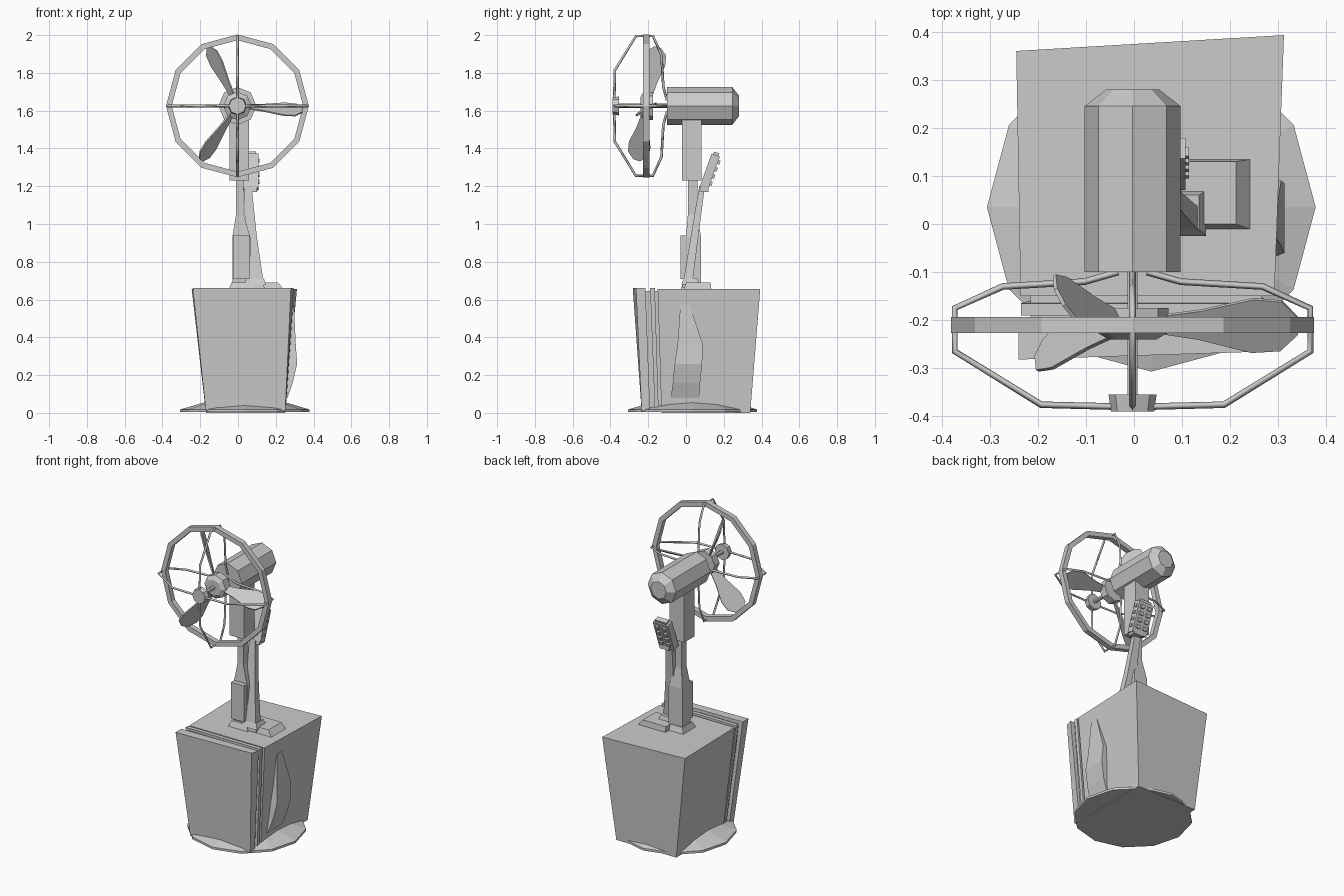
import bpy
from math import sin, cos, pi, radians
from mathutils import Vector, Matrix

cube = bpy.data.objects.get("Cube")
if cube:
    bpy.data.objects.remove(cube, do_unlink=True)

grey = bpy.data.materials.new("plain grey")
grey.use_nodes = True
colour = (0.6, 0.6, 0.6, 1)
grey.diffuse_color = colour
grey.node_tree.nodes["Principled BSDF"].inputs["Base Color"].default_value = colour


def loft(name, rings, closed=False):
    """Skin a run of equal-length point rings, capped unless closed."""
    n, m = len(rings[0]), len(rings)
    verts = [Vector(p) for ring in rings for p in ring]
    faces = []
    for i in range(m if closed else m - 1):
        a, b = i * n, (i + 1) % m * n
        faces += [(a + j, a + (j + 1) % n, b + (j + 1) % n, b + j) for j in range(n)]
    if not closed:
        faces += [tuple(reversed(range(n))), tuple(range((m - 1) * n, m * n))]
    mesh = bpy.data.meshes.new(name)
    mesh.from_pydata(verts, [], faces)
    mesh.materials.append(grey)
    obj = bpy.data.objects.new(name, mesh)
    bpy.context.collection.objects.link(obj)
    bpy.context.view_layer.objects.active = obj
    obj.select_set(True)
    bpy.ops.object.mode_set(mode='EDIT')
    bpy.ops.mesh.select_all(action='SELECT')
    bpy.ops.mesh.normals_make_consistent(inside=False)
    bpy.ops.object.mode_set(mode='OBJECT')
    obj.select_set(False)
    return obj


def rect(x0, x1, y0, y1, z):
    return [(x0, y0, z), (x1, y0, z), (x1, y1, z), (x0, y1, z)]


def stack(name, *rows):
    """Vertical part from rows of x0, x1, y0, y1, z."""
    return loft(name, [rect(*r) for r in rows])


def box(name, size, matrix):
    x, y, z = (s / 2 for s in size)
    obj = stack(name, (-x, x, -y, y, -z), (-x, x, -y, y, z))
    obj.data.transform(matrix)
    return obj


HUB = Vector((-0.003, 0, 1.625))


def turned(name, sides, *profile):
    """Faceted part around the fan axis from rows of y, radius."""
    return loft(name, [[HUB + Vector((r * sin(2 * pi * k / sides), y, r * cos(2 * pi * k / sides)))
                        for k in range(sides)] for y, r in profile])


# Twelve-sided floor plate
loft("floor_plate", [[(0.036 + r * cos(k * pi / 6), 0.035 + r * sin(k * pi / 6), z) for k in range(12)]
                     for r, z in ((0.342, 0.004), (0.342, 0.018), (0.2, 0.06))])

# Tapered cabinet, recessed seal and front door
loft("cabinet", [rect(-0.17, 0.25, -0.13, 0.34, 0),
                 [(-0.236, -0.15, 0.655), (0.292, -0.15, 0.655),
                  (0.312, 0.393, 0.655), (-0.245, 0.36, 0.655)]])
stack("door_seal", (-0.15, 0.235, -0.21, -0.1, 0.01), (-0.215, 0.265, -0.22, -0.1, 0.645))
stack("cabinet_frame", (-0.165, 0.25, -0.165, -0.145, 0.01), (-0.235, 0.288, -0.19, -0.165, 0.66))
loft("door", [rect(-0.17, 0.25, -0.235, -0.19, 0.01),
              [(-0.24, -0.282, 0.662), (0.28, -0.265, 0.662),
               (0.295, -0.215, 0.662), (-0.24, -0.225, 0.662)]])

# Bulging flap on the left side
stack("side_flap", (0.23, 0.262, -0.08, 0.07, 0.08), (0.23, 0.29, -0.07, 0.075, 0.16),
      (0.23, 0.313, -0.06, 0.085, 0.26), (0.23, 0.306, -0.045, 0.09, 0.36),
      (0.25, 0.296, -0.03, 0.02, 0.57))

# Post and sleeve
stack("post_foot", (-0.05, 0.09, -0.03, 0.1, 0.65), (-0.035, 0.07, -0.015, 0.085, 0.69))
stack("post", (-0.03, 0.065, 0, 0.08, 0.65), (-0.03, 0.065, 0, 0.08, 0.93),
      (-0.01, 0.03, 0.01, 0.06, 1.05), (-0.01, 0.03, 0.01, 0.06, 1.24))
stack("post_panel", (-0.027, 0.062, -0.03, 0.01, 0.71), (-0.027, 0.062, -0.03, 0.01, 0.94))
stack("sleeve", (-0.045, 0.058, -0.022, 0.082, 1.23), (-0.045, 0.058, -0.022, 0.082, 1.56))

# Leaning control stand
stack("stand_foot", (0.05, 0.245, -0.012, 0.135, 0.65), (0.05, 0.212, 0, 0.13, 0.69))
stack("stand_collar", (0.06, 0.15, -0.025, 0.07, 0.68), (0.06, 0.135, -0.01, 0.06, 0.715))
stack("stand_arm", (0.04, 0.14, -0.02, 0.03, 0.66), (0.04, 0.1, 0.025, 0.065, 0.93),
      (0.03, 0.072, 0.07, 0.1, 1.2))
stack("stand_bracket", (0.035, 0.1, 0.07, 0.12, 1.17), (0.035, 0.1, 0.08, 0.12, 1.22))

# Control pad with two columns of buttons
pad = Matrix.Translation((0.055, 0.125, 1.275)) @ Matrix.Rotation(radians(-20), 4, 'X')
box("control_pad", (0.105, 0.046, 0.19), pad)
box("control_pad_cap", (0.08, 0.03, 0.02), pad @ Matrix.Translation((0, 0, 0.1)))
for row in range(4):
    z = 0.065 - row * 0.04
    for side in (-1, 1):
        box("pad_button", (0.026, 0.016, 0.022), pad @ Matrix.Translation((side * 0.025, 0.026, z)))
    box("pad_side_key", (0.008, 0.018, 0.018), pad @ Matrix.Translation((0.055, 0, z)))

# Motor, shaft and hubs
turned("motor", 8, (-0.1, 0.1), (0.245, 0.1), (0.28, 0.055))
turned("shaft", 6, (-0.37, 0.012), (-0.09, 0.012))
turned("fan_hub", 8, (-0.24, 0.05), (-0.225, 0.075), (-0.175, 0.075))
turned("guard_cap", 8, (-0.39, 0.045), (-0.355, 0.05))

# Guard ring
ring = []
for k in range(12):
    a = k * pi / 6
    ring.append([HUB + Vector((r * cos(a), y, r * sin(a)))
                 for r, y in ((0.378, -0.227), (0.378, -0.194), (0.348, -0.194), (0.348, -0.227))])
loft("guard_ring", ring, closed=True)

# Four bent guard wires
wire = ((0.03, -0.1), (0.1, -0.12), (0.27, -0.13), (0.37, -0.175),
        (0.37, -0.265), (0.19, -0.376), (0.03, -0.38))
curve = bpy.data.curves.new("guard_wires", 'CURVE')
curve.dimensions = '3D'
curve.bevel_depth = 0.007
curve.bevel_resolution = 0
curve.use_fill_caps = True
curve.materials.append(grey)
for k in range(4):
    a = k * pi / 2
    spline = curve.splines.new('POLY')
    spline.points.add(len(wire) - 1)
    for point, (r, y) in zip(spline.points, wire):
        point.co = (*(HUB + Vector((r * cos(a), y, r * sin(a)))), 1)
bpy.context.collection.objects.link(bpy.data.objects.new("guard_wires", curve))

# Three pitched blades on a slightly leaning rotor
for k in range(3):
    a = radians(-4 + 120 * k)
    out = Vector((cos(a), 0.18 * sin(a), sin(a)))
    chord = Vector((-sin(a) * 0.5, 0.85, cos(a) * 0.5))
    thick = out.cross(chord).normalized() * 0.004
    centre = HUB + Vector((0, -0.208, 0))
    rings = []
    for r, w in ((0.05, 0.02), (0.14, 0.035), (0.25, 0.065), (0.31, 0.06), (0.345, 0.02)):
        c = centre + out * r
        rings.append([c - chord * w - thick, c + chord * w - thick,
                      c + chord * w + thick, c - chord * w + thick])
    loft("fan_blade", rings)
